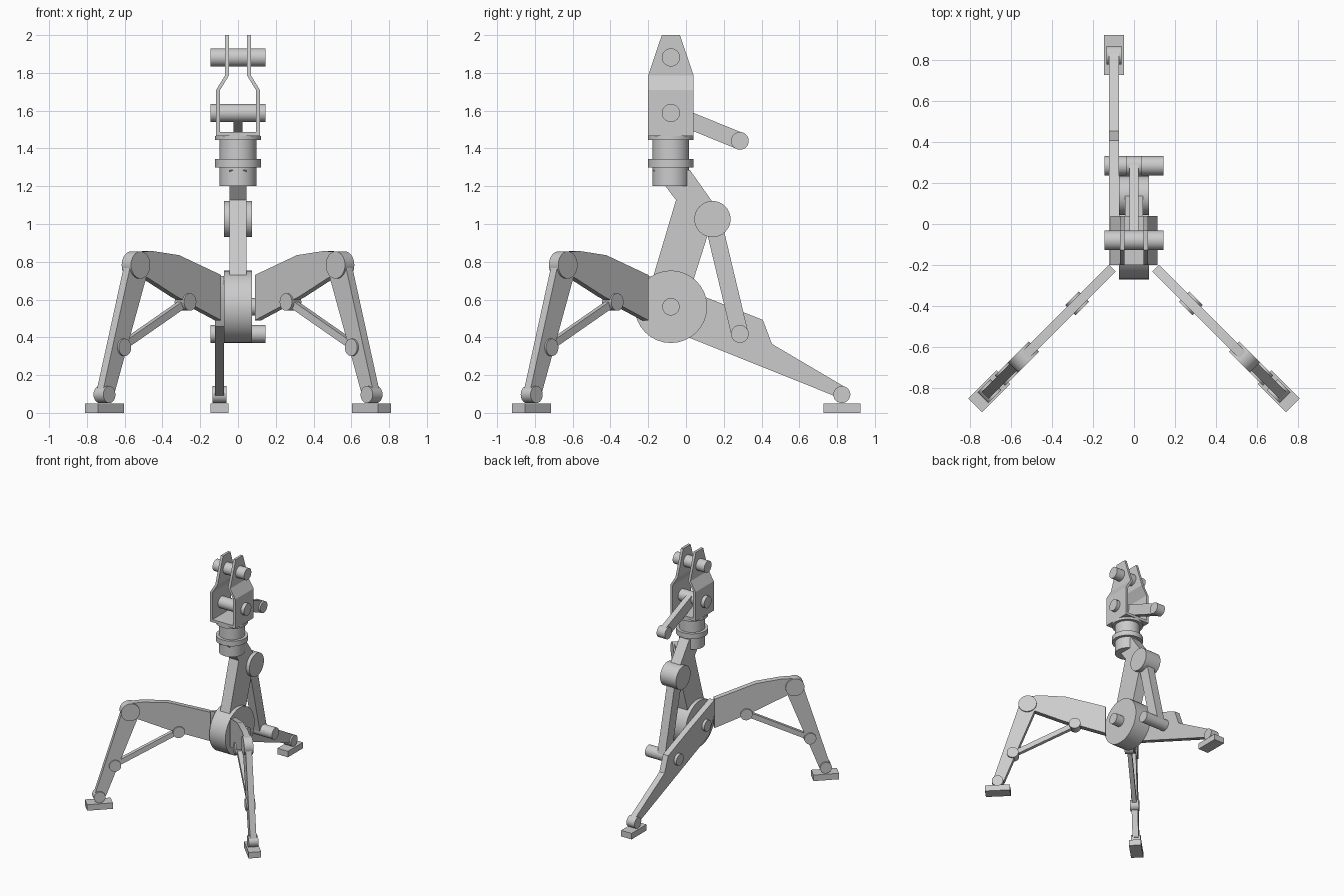
import bpy, bmesh
from math import radians, pi
from mathutils import Matrix, Vector

cube = bpy.data.objects.get("Cube")
if cube:
    bpy.data.objects.remove(cube)

parts = []


def frame(x, y, degrees):
    """Local axes: x runs along the part, y across its thickness, z up."""
    return Matrix.Translation((x, y, 0)) @ Matrix.Rotation(radians(degrees), 4, 'Z')


def finish(name, bm, matrix):
    bmesh.ops.recalc_face_normals(bm, faces=bm.faces)
    mesh = bpy.data.meshes.new(name)
    bm.to_mesh(mesh)
    bm.free()
    obj = bpy.data.objects.new(name, mesh)
    obj.matrix_world = matrix
    bpy.context.collection.objects.link(obj)
    parts.append(obj)
    return obj


def plate(name, points, thickness, matrix):
    """Outline in the local x-z plane, extruded evenly across its thickness."""
    bm = bmesh.new()
    face = bm.faces.new([bm.verts.new((u, -thickness / 2, z)) for u, z in points])
    new = bmesh.ops.extrude_face_region(bm, geom=[face])["geom"]
    verts = [v for v in new if isinstance(v, bmesh.types.BMVert)]
    bmesh.ops.translate(bm, verts=verts, vec=(0, thickness, 0))
    return finish(name, bm, matrix)


def bar(name, start, end, width, thickness, matrix):
    a, b = Vector(start), Vector(end)
    side = (b - a).orthogonal().normalized() * width / 2
    return plate(name, [a + side, b + side, b - side, a - side], thickness, matrix)


def pin(name, centre, radius, length, matrix):
    """Cylinder lying across the part's thickness."""
    bm = bmesh.new()
    turn = Matrix.Translation((centre[0], 0, centre[1])) @ Matrix.Rotation(pi / 2, 4, 'X')
    bmesh.ops.create_cone(bm, cap_ends=True, segments=32, radius1=radius,
                          radius2=radius, depth=length, matrix=turn)
    return finish(name, bm, matrix)


def drum(name, radius, bottom, top):
    """Upright cylinder on the swivel axis."""
    bm = bmesh.new()
    bmesh.ops.create_cone(bm, cap_ends=True, segments=48, radius1=radius, radius2=radius,
                          depth=top - bottom, matrix=Matrix.Translation((0, 0, (bottom + top) / 2)))
    return finish(name, bm, frame(0, AXIS, 0))


def foot(name, u, matrix):
    half = 0.098
    return plate(name, [(u - half, 0), (u + half, 0), (u + half, 0.05), (u - half, 0.05)],
                 0.096, matrix)


AXIS = -0.08
THICK = 0.048
side = frame(0, 0, 90)

# Folding front legs
for label, angle in (("left", -45), ("right", -135)):
    leg = frame(0, -0.11, angle)
    knee, ankle = (0.764, 0.783), (1.0, 0.097)
    upper_joint, lower_joint = (0.393, 0.587), (0.881, 0.347)
    plate(label + "_thigh", [(0.15, 0.73), (0.465, 0.835), (0.665, 0.857), (0.764, 0.853),
                             (0.79, 0.75), (0.71, 0.72), (0.48, 0.615), (0.15, 0.49)], THICK, leg)
    plate(label + "_shin", [(0.69, 0.77), (0.82, 0.81), (1.04, 0.1), (0.95, 0.1)], THICK, leg)
    bar(label + "_brace", upper_joint, lower_joint, 0.04, 0.035, leg)
    pin(label + "_knee", knee, 0.072, 0.07, leg)
    pin(label + "_brace_upper_joint", upper_joint, 0.046, 0.07, leg)
    pin(label + "_brace_lower_joint", lower_joint, 0.046, 0.07, leg)
    pin(label + "_ankle", ankle, 0.045, 0.074, leg)
    foot(label + "_foot", ankle[0], leg)

# Back leg, offset to one side of the hub
back = frame(-0.098, 0, 90)
plate("back_leg", [(-0.2, 0.725), (0.11, 0.61), (0.407, 0.492), (0.455, 0.365), (0.845, 0.135),
                   (0.81, 0.08), (0.02, 0.397), (-0.13, 0.457), (-0.2, 0.6)], THICK, back)
pin("back_ankle", (0.825, 0.097), 0.045, 0.074, back)
foot("back_foot", 0.825, back)

# Hub, column and supporting strut
elbow, strut_foot = (0.14, 1.026), (0.285, 0.418)
pin("hub", (AXIS, 0.562), 0.192, 0.148, side)
pin("hub_pin", (AXIS, 0.562), 0.046, 0.29, side)
plate("column", [(-0.18, 0.7), (-0.053, 1.127), (-0.175, 1.287), (0.02, 1.287),
                 (0.145, 1.11), (0.14, 1.02), (0.0, 0.58)], 0.088, side)
pin("elbow", elbow, 0.096, 0.146, side)
bar("strut", elbow, strut_foot, 0.09, 0.07, side)
pin("strut_pin", strut_foot, 0.047, 0.29, side)

# Swivel
drum("swivel", 0.097, 1.2, 1.45)
drum("swivel_collar", 0.121, 1.3, 1.343)
drum("swivel_top_ring", 0.121, 1.445, 1.467)

# Yoke: bent side cheeks, tapered at the top, on a base plate
plate("yoke_base", [(AXIS - 0.12, 1.465), (AXIS + 0.12, 1.465),
                    (AXIS + 0.12, 1.487), (AXIS - 0.12, 1.487)], 0.23, side)
rows = [(0.105, 1.465, 0.12), (0.105, 1.71, 0.12), (0.058, 1.787, 0.12), (0.058, 2.0, 0.048)]
for label, sign in (("left", 1), ("right", -1)):
    bm = bmesh.new()
    loops = []
    for x, z, half in rows:
        corners = [(-0.0105, -half), (0.0105, -half), (0.0105, half), (-0.0105, half)]
        loops.append([bm.verts.new((sign * (x + dx), AXIS + dy, z)) for dx, dy in corners])
    for low, high in zip(loops, loops[1:]):
        for i in range(4):
            j = (i + 1) % 4
            bm.faces.new((low[i], low[j], high[j], high[i]))
    bm.faces.new(loops[0])
    bm.faces.new(loops[-1])
    finish(label + "_yoke_cheek", bm, Matrix.Identity(4))

pin("yoke_lower_pin", (AXIS, 1.588), 0.048, 0.29, side)
pin("yoke_upper_pin", (AXIS, 1.882), 0.048, 0.29, side)

# Handle
bar("handle", (AXIS, 1.588), (0.285, 1.44), 0.09, 0.046, side)
pin("handle_grip", (0.285, 1.44), 0.047, 0.075, side)

# Smooth rounds, crisp edges
bpy.ops.object.select_all(action='DESELECT')
for obj in parts:
    obj.select_set(True)
bpy.context.view_layer.objects.active = parts[0]
bpy.ops.object.shade_smooth_by_angle(angle=radians(30))
